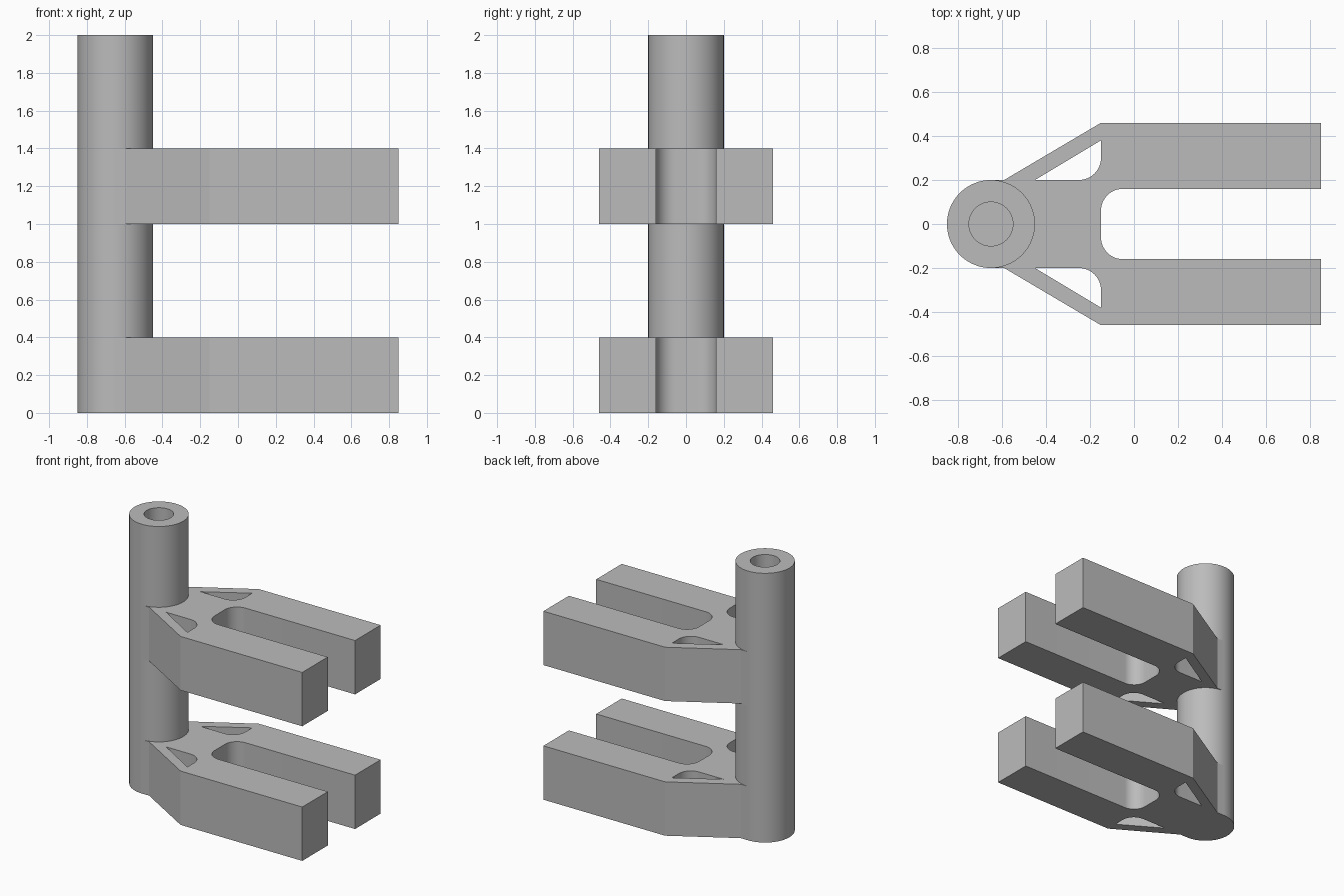
import bpy, bmesh
from math import cos, sin, radians
from mathutils import Vector

cube = bpy.data.objects.get("Cube")
if cube:
    bpy.data.objects.remove(cube, do_unlink=True)

grey = bpy.data.materials.new("plain grey")
grey.use_nodes = True
colour = (0.5, 0.5, 0.5, 1)
grey.diffuse_color = colour
grey.node_tree.nodes["Principled BSDF"].inputs["Base Color"].default_value = colour

TUBE_X, TUBE_R, BORE_R, HEIGHT = -0.65, 0.2, 0.1, 2.0
SEGMENTS = 64
ARM_HEIGHT = 0.4


def arc(cx, cy, r, start, end, steps):
    """Points on an arc, angles in degrees."""
    angles = [radians(start + (end - start) * i / steps) for i in range(steps + 1)]
    return [(cx + r * cos(a), cy + r * sin(a)) for a in angles]


def mirror(points):
    return [(x, -y) for x, y in reversed(points)]


def finish(bm, name):
    bmesh.ops.remove_doubles(bm, verts=bm.verts, dist=1e-5)
    bmesh.ops.recalc_face_normals(bm, faces=bm.faces)
    mesh = bpy.data.meshes.new(name)
    bm.to_mesh(mesh)
    bm.free()
    mesh.materials.append(grey)
    obj = bpy.data.objects.new(name, mesh)
    bpy.context.collection.objects.link(obj)
    bpy.ops.object.select_all(action='DESELECT')
    obj.select_set(True)
    bpy.context.view_layer.objects.active = obj
    bpy.ops.object.shade_smooth_by_angle(angle=radians(25))
    return obj


# Upright post with a blind bore, turned from a half profile
bm = bmesh.new()
floor = 0.2
profile = [(0, 0), (TUBE_R, 0), (TUBE_R, HEIGHT), (BORE_R, HEIGHT), (BORE_R, floor), (0, floor)]
verts = [bm.verts.new((TUBE_X + r, 0, z)) for r, z in profile]
edges = [bm.edges.new(pair) for pair in zip(verts, verts[1:])]
bmesh.ops.spin(bm, geom=verts + edges, cent=(TUBE_X, 0, 0), axis=(0, 0, 1),
               angle=radians(360), steps=SEGMENTS)
finish(bm, "upright_post")

# Fork plan: back half of the outline, its mirror, and the post seat
back = [(TUBE_X, TUBE_R), (-0.59, 0.2), (-0.15, 0.46), (0.85, 0.46), (0.85, 0.16)]
back += arc(-0.05, 0.06, 0.1, 90, 180, 12)
seat = arc(TUBE_X, 0, TUBE_R, -90, 90, SEGMENTS // 2)[1:-1]
outline = back + mirror(back) + seat

# Triangular window with one rounded corner
window = [(-0.45, 0.2), (-0.15, 0.38)] + arc(-0.25, 0.3, 0.1, 0, -90, 12)


def fork(name, base):
    bm = bmesh.new()
    for loop in (outline, window, mirror(window)):
        ring = [bm.verts.new((x, y, base)) for x, y in loop]
        for a, b in zip(ring, ring[1:] + ring[:1]):
            bm.edges.new((a, b))
    bmesh.ops.triangle_fill(bm, edges=bm.edges[:], use_beauty=True, normal=(0, 0, 1))
    bmesh.ops.dissolve_limit(bm, angle_limit=0.01, verts=[], edges=bm.edges[:])
    solid = bmesh.ops.extrude_face_region(bm, geom=bm.faces[:], use_keep_orig=True)
    top = [v for v in solid["geom"] if isinstance(v, bmesh.types.BMVert)]
    bmesh.ops.translate(bm, verts=top, vec=Vector((0, 0, ARM_HEIGHT)))
    return finish(bm, name)


fork("lower_fork", 0.0)
fork("upper_fork", 1.0)
